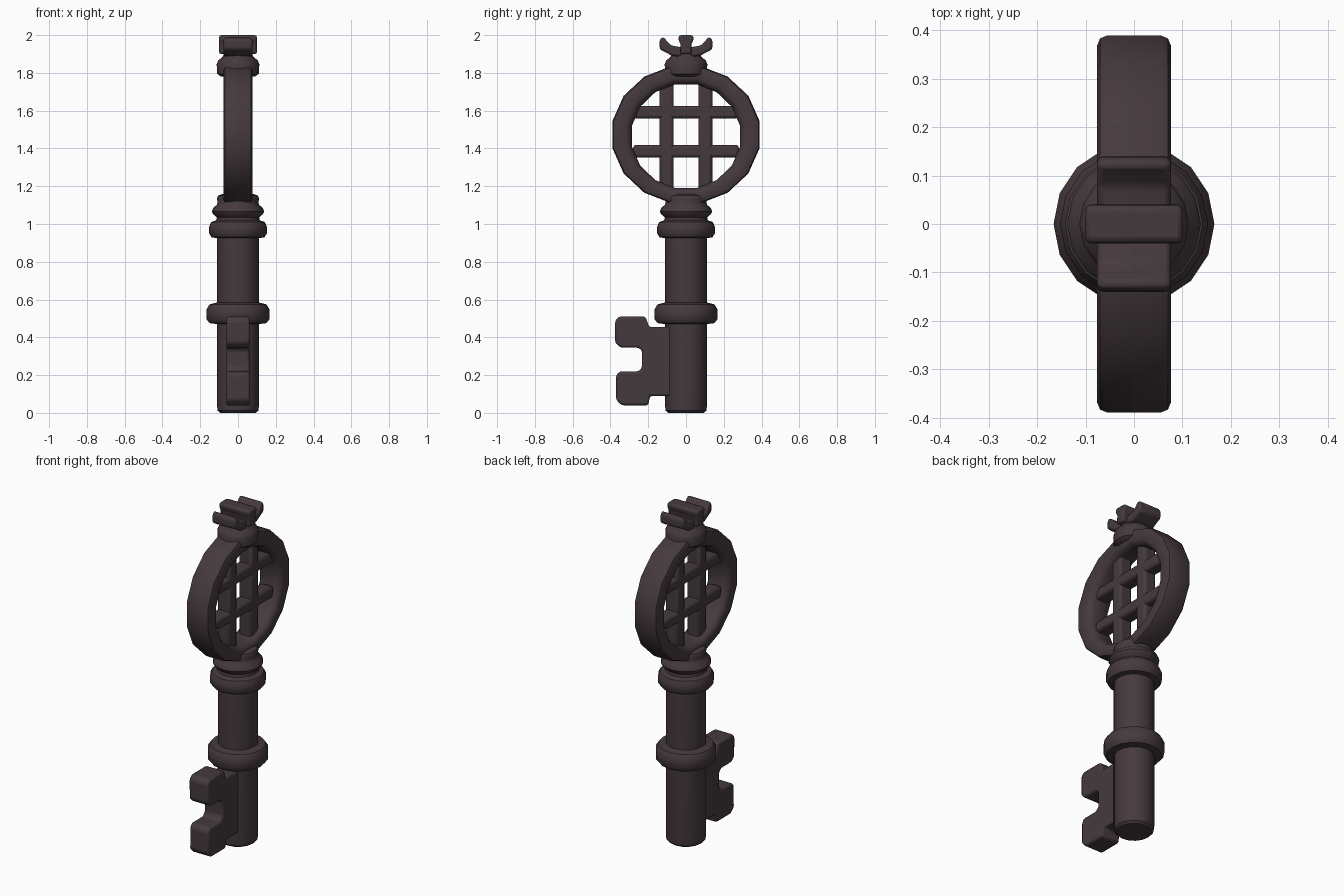
import bpy, bmesh, math

if "Cube" in bpy.data.objects:
    bpy.data.objects.remove(bpy.data.objects["Cube"])

iron = bpy.data.materials.new("dark iron")
iron.diffuse_color = (0.060, 0.042, 0.048, 1)
iron.use_nodes = True
iron.node_tree.nodes["Principled BSDF"].inputs["Base Color"].default_value = iron.diffuse_color


def finish(name, bm, bevel=0.0, angle=40):
    bmesh.ops.recalc_face_normals(bm, faces=bm.faces)
    me = bpy.data.meshes.new(name)
    bm.to_mesh(me)
    bm.free()
    me.materials.append(iron)
    ob = bpy.data.objects.new(name, me)
    bpy.context.collection.objects.link(ob)
    if bevel:
        m = ob.modifiers.new("soft edges", "BEVEL")
        m.width = bevel
        m.segments = 2
        m.limit_method = "ANGLE"
        m.angle_limit = math.radians(30)
    bpy.ops.object.select_all(action="DESELECT")
    ob.select_set(True)
    bpy.context.view_layer.objects.active = ob
    bpy.ops.object.shade_smooth_by_angle(angle=math.radians(angle))
    return ob


def lathe(name, profile, n=16):
    """Turn (radius, z) points about the z axis and cap both ends."""
    bm = bmesh.new()
    rings = [[bm.verts.new((r * math.cos(math.tau * i / n), r * math.sin(math.tau * i / n), z))
              for i in range(n)] for r, z in profile]
    for a, b in zip(rings, rings[1:]):
        for i in range(n):
            j = (i + 1) % n
            bm.faces.new((a[i], a[j], b[j], b[i]))
    bm.faces.new(rings[0])
    bm.faces.new(rings[-1])
    return finish(name, bm)


def slab(name, outline, half, bevel=0.012):
    """Extrude a (y, z) outline along x."""
    bm = bmesh.new()
    f = bm.faces.new([bm.verts.new((-half, y, z)) for y, z in outline])
    ext = bmesh.ops.extrude_face_region(bm, geom=[f])
    for v in ext["geom"]:
        if isinstance(v, bmesh.types.BMVert):
            v.co.x = half
    return finish(name, bm, bevel)


# Shaft with its two collars and the turned neck
lathe("shaft", [(0.095, 0.0), (0.108, 0.012), (0.11, 0.03), (0.11, 0.95)])
lathe("lower_collar", [(0.11, 0.47), (0.15, 0.475), (0.166, 0.495), (0.166, 0.55),
                       (0.15, 0.575), (0.11, 0.585)])
lathe("upper_collar", [(0.11, 0.925), (0.14, 0.93), (0.153, 0.95), (0.153, 0.985),
                       (0.142, 1.01), (0.115, 1.02), (0.112, 1.035), (0.13, 1.05),
                       (0.138, 1.065), (0.132, 1.085), (0.113, 1.10), (0.108, 1.115),
                       (0.112, 1.135), (0.105, 1.15), (0.08, 1.16)])

# Toothed bit
slab("bit", [(-0.05, 0.09), (-0.19, 0.09), (-0.20, 0.04), (-0.34, 0.04), (-0.37, 0.07),
             (-0.37, 0.20), (-0.35, 0.22), (-0.25, 0.22), (-0.233, 0.24), (-0.233, 0.33),
             (-0.25, 0.345), (-0.345, 0.345), (-0.375, 0.372), (-0.375, 0.488),
             (-0.355, 0.51), (-0.215, 0.51), (-0.195, 0.455), (-0.05, 0.455)], 0.062, 0.014)

# Bow ring: chamfered section (t = 0 inner edge, 1 outer edge) swept round an ellipse
section = [(0, -0.04), (0, 0.04), (0.12, 0.065), (0.3, 0.076), (0.8, 0.076), (0.94, 0.07),
           (1, 0.055), (1, -0.055), (0.94, -0.07), (0.8, -0.076), (0.3, -0.076), (0.12, -0.065)]
n = 16
bm = bmesh.new()
loops = []
for i in range(n):
    a = math.tau * (i + 0.5) / n
    loops.append([bm.verts.new((x, (0.292 + 0.105 * t) * math.cos(a),
                                1.465 + 0.008 * t + (0.28 + 0.09 * t) * math.sin(a)))
                  for t, x in section])
for i in range(n):
    a, b = loops[i], loops[(i + 1) % n]
    for k in range(len(section)):
        m = (k + 1) % len(section)
        bm.faces.new((a[k], a[m], b[m], b[k]))
finish("bow_ring", bm)

# Lattice inside the bow
def bar(name, y0, y1, z0, z1):
    slab(name, [(y0, z0), (y1, z0), (y1, z1), (y0, z1)], 0.042, 0.016)

for s, side in ((-1, "left"), (1, "right")):
    bar("lattice_upright_" + side, s * 0.102 - 0.037, s * 0.102 + 0.037, 1.18, 1.75)
for z, level in ((1.385, "lower"), (1.592, "upper")):
    bar("lattice_crossbar_" + level, -0.28, 0.28, z - 0.034, z + 0.034)

# Crown finial: turned base, centre prong and two splayed side prongs
lathe("crown_base", [(0.09, 1.78), (0.11, 1.795), (0.113, 1.845), (0.105, 1.865),
                     (0.082, 1.885), (0.07, 1.91), (0.068, 1.935)])
slab("crown_centre_prong", [(-0.03, 1.90), (0.03, 1.90), (0.028, 1.95), (0.042, 1.98),
                            (0.036, 2.0), (-0.036, 2.0), (-0.042, 1.98), (-0.028, 1.95)], 0.1)
for s, side in ((-1, "left"), (1, "right")):
    slab("crown_side_prong_" + side,
         [(s * y, z) for y, z in ((0.02, 1.885), (0.075, 1.89), (0.10, 1.905), (0.14, 1.925),
                                  (0.14, 1.975), (0.122, 1.992), (0.08, 1.945), (0.02, 1.935))],
         0.076)
